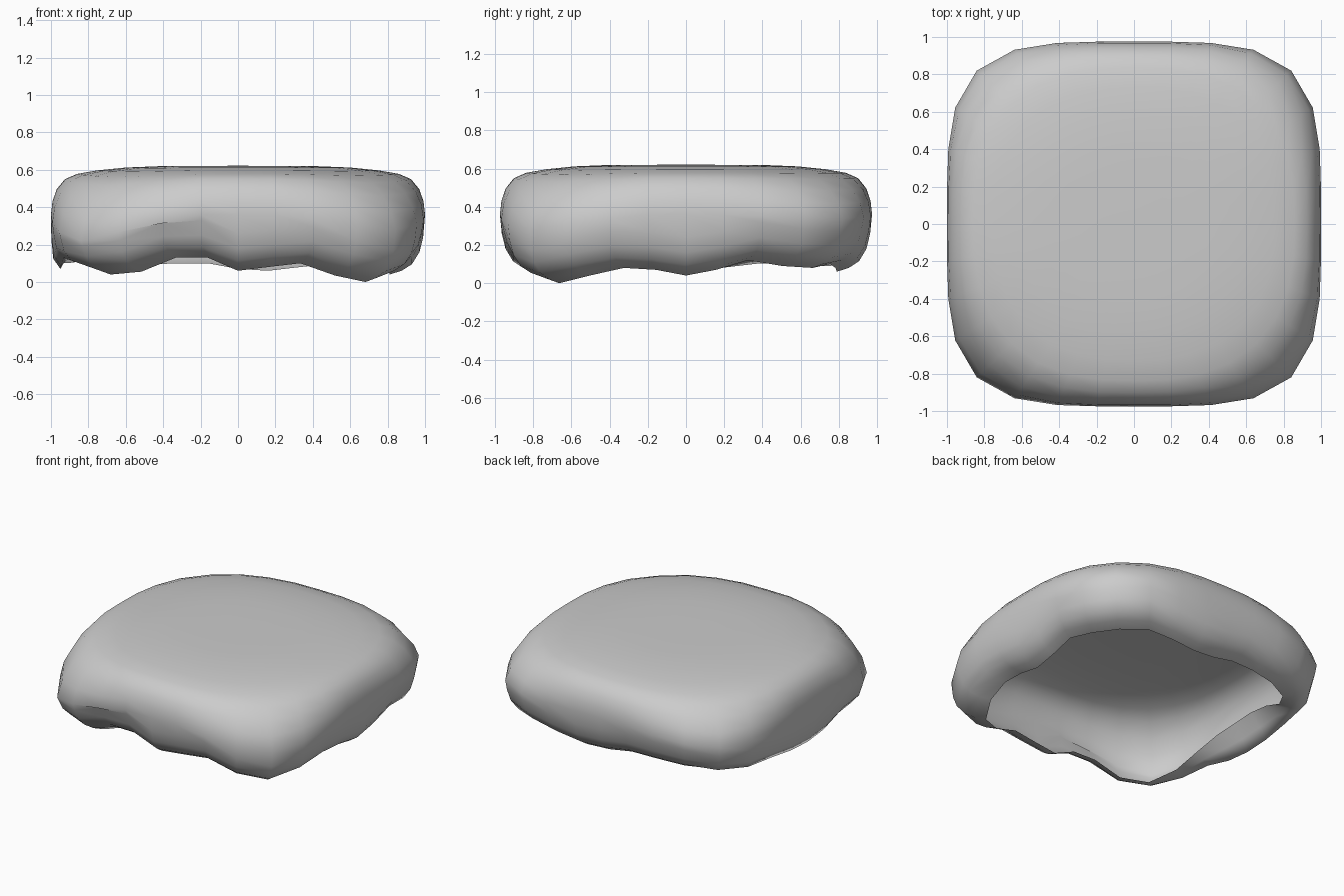
import bpy, bmesh, math

if "Cube" in bpy.data.objects:
    bpy.data.objects.remove(bpy.data.objects["Cube"])

N = 32  # points around each ring, starting at the front right corner

# Height of the drooping lower edge: right, back, left, front sides
droop = [0.00, .04, .08, .07, .04, .07, .12, .09,
         .08, .10, .08, .06, .07, .10, .10, .09,
         .07, .07, .09, .08, .07, .08, .10, .07,
         .04, .055, .13, .13, .06, .08, .10, .035]
# How far the rim folds back up inside (left side only)
tuck = {16: .02, 17: .07, 18: .13, 19: .17, 20: .17, 21: .15, 22: .08, 23: .03}
# Lowering of the widest line near each corner
sag = {0: .08, 8: .02, 16: .05, 24: .14}

# Upper profile (scale, height, plan squareness); lower (scale, offset above droop)
upper = [(.2, .62, 2.4), (.4, .62, 2.4), (.6, .612, 2.4), (.75, .597, 2.45),
         (.86, .578, 2.55), (.925, .55, 2.75), (.97, .495, 3.1),
         (.992, .43, 3.6), (1.0, .36, 4.0)]
lower = [(.99, .20), (.97, .12), (.93, .055), (.875, .02), (.81, 0)]


def outline(i, scale, n=4.0):
    """Point on a rounded square of squareness n."""
    a = math.radians(-45) + 2 * math.pi * i / N
    c, s = math.cos(a), math.sin(a)
    r = scale / (abs(c) ** n + abs(s) ** n) ** (1 / n)
    return r * c, r * s * .975


def corner_sag(i):
    total = 0
    for k, v in sag.items():
        d = min((i - k) % N, (k - i) % N)
        total += v * max(0, 1 - d / 3)
    return total


bm = bmesh.new()
rings = []
for k, (scale, z, n) in enumerate(upper):
    w = (k / 8) ** 3
    rings.append([bm.verts.new((*outline(i, scale, n), z - w * corner_sag(i)))
                  for i in range(N)])
for k, (scale, dz) in enumerate(lower):
    ring = []
    for i in range(N):
        fold = tuck.get(i, 0)
        f = fold / .17
        z = droop[i] + dz - corner_sag(i) * (.35, .15, 0, 0, 0)[k]
        sc = scale
        if k < 3:   # bulging bottom of the left fold
            z -= f * (.04, .065, .055)[k]
            sc += f * (.008, .018, .02)[k]
        else:       # inner lip
            z += fold * (.35 if k == 3 else 1)
            sc += fold * .18
        ring.append(bm.verts.new((*outline(i, sc), z)))
    rings.append(ring)

# Top centre fan and ring-to-ring quads, bottom left open
centre = bm.verts.new((0, 0, .622))
for i in range(N):
    j = (i + 1) % N
    bm.faces.new((centre, rings[0][i], rings[0][j]))
    for a, b in zip(rings, rings[1:]):
        bm.faces.new((a[i], b[i], b[j], a[j]))

mesh = bpy.data.meshes.new("soft_cap")
bm.to_mesh(mesh)
bm.free()
for p in mesh.polygons:
    p.use_smooth = True
cap = bpy.data.objects.new("soft_cap", mesh)
bpy.context.collection.objects.link(cap)
